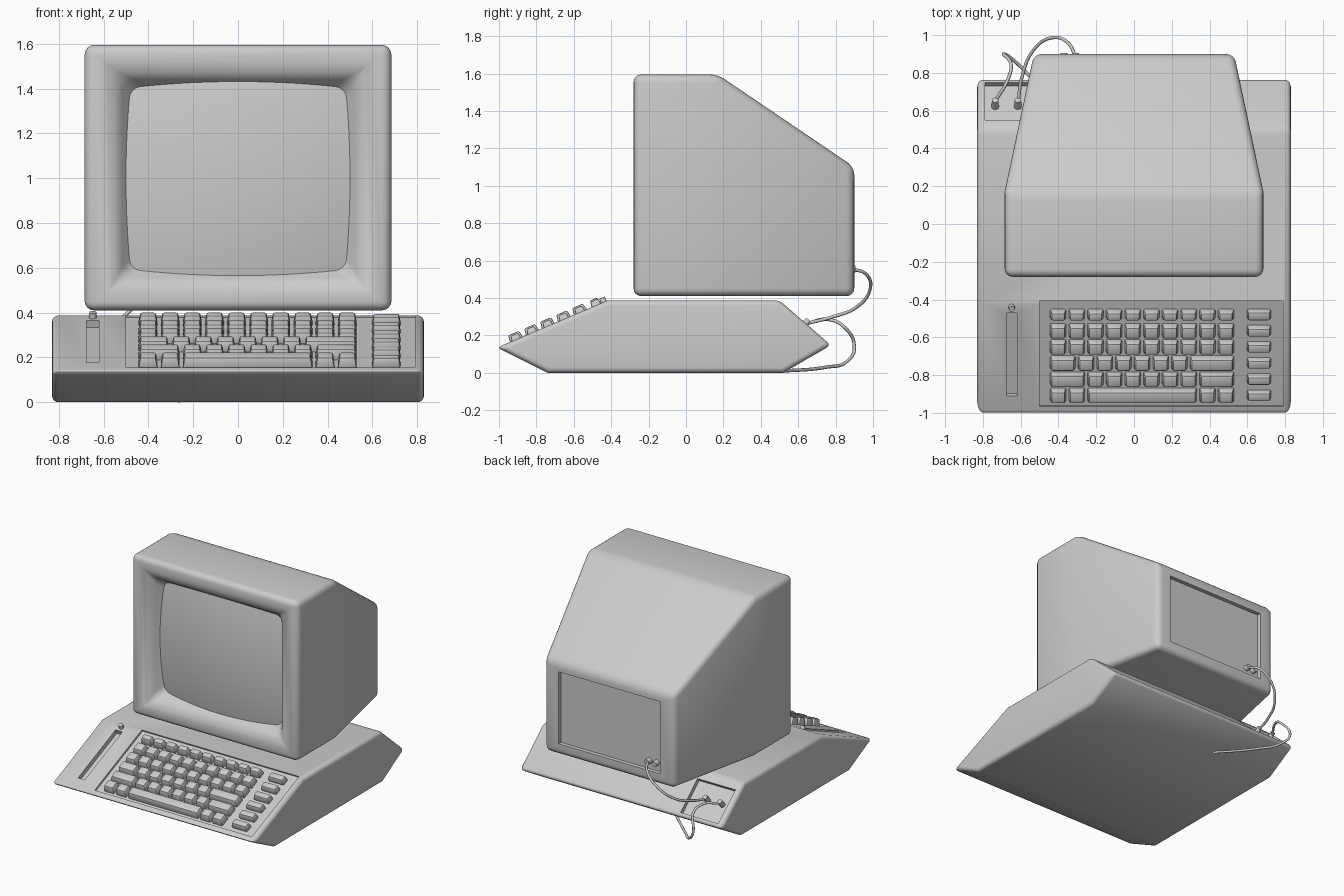
import bpy, bmesh, math
from mathutils import Matrix, Vector

if "Cube" in bpy.data.objects:
    bpy.data.objects.remove(bpy.data.objects["Cube"])

FRONT = math.atan2(0.252, 0.59)      # keyboard slope
BACK = -math.atan2(0.24, 0.275)      # rear slope


def finish(name, bm):
    bmesh.ops.recalc_face_normals(bm, faces=bm.faces)
    me = bpy.data.meshes.new(name)
    bm.to_mesh(me)
    bm.free()
    ob = bpy.data.objects.new(name, me)
    bpy.context.collection.objects.link(ob)
    return ob


def activate(ob):
    bpy.ops.object.select_all(action='DESELECT')
    ob.select_set(True)
    bpy.context.view_layer.objects.active = ob


def smooth(ob, angle=35):
    activate(ob)
    bpy.ops.object.shade_smooth_by_angle(angle=math.radians(angle))


def bevel(ob, width, segments):
    m = ob.modifiers.new("bevel", 'BEVEL')
    m.width, m.segments = width, segments
    m.limit_method, m.angle_limit = 'ANGLE', math.radians(30)
    activate(ob)
    bpy.ops.object.modifier_apply(modifier=m.name)


def cut(ob, mat, size):
    bm = bmesh.new()
    box(bm, mat, size)
    cutter = finish("cutter", bm)
    cutter.hide_render = True
    m = ob.modifiers.new("cut", 'BOOLEAN')
    m.operation, m.object, m.solver = 'DIFFERENCE', cutter, 'EXACT'
    activate(ob)
    bpy.ops.object.modifier_apply(modifier=m.name)
    bpy.data.objects.remove(cutter)


def box(bm, mat, size, taper=0.0):
    """Box standing on the local origin; the top shrinks by taper on each side."""
    verts = bmesh.ops.create_cube(bm, size=1)['verts']
    for v in verts:
        s = Vector(size)
        if v.co.z > 0:
            s.x -= 2 * taper
            s.y -= 2 * taper
        v.co = mat @ Vector((v.co.x * s.x, v.co.y * s.y, (v.co.z + 0.5) * s.z))


def on_front(x, y, h=0.0):
    z = 0.135 + (y + 1.01) * math.tan(FRONT)
    return Matrix.Translation((x, y, z)) @ Matrix.Rotation(FRONT, 4, 'X') @ Matrix.Translation((0, 0, h))


def on_back(x, y, h=0.0):
    z = 0.387 + (y - 0.5) * math.tan(BACK)
    return Matrix.Translation((x, y, z)) @ Matrix.Rotation(BACK, 4, 'X') @ Matrix.Translation((0, 0, h))


# Base wedge from a side profile
bm = bmesh.new()
profile = [(-1.01, 0.135), (-0.42, 0.387), (0.5, 0.387), (0.775, 0.147), (0.52, 0), (-0.74, 0)]
face = bm.faces.new([bm.verts.new((-0.83, y, z)) for y, z in profile])
ext = bmesh.ops.extrude_face_region(bm, geom=[face])['geom']
bmesh.ops.translate(bm, vec=(1.66, 0, 0), verts=[g for g in ext if isinstance(g, bmesh.types.BMVert)])
base = finish("base_housing", bm)
bevel(base, 0.028, 4)
# Keyboard well, side slot and rear port recess
cut(base, on_front(0.145, -0.688, -0.015), (1.29, 0.555 / math.cos(FRONT), 0.1))
cut(base, on_front(-0.648, -0.69, -0.035), (0.055, 0.44 / math.cos(FRONT), 0.1))
cut(base, on_back(-0.635, 0.65, -0.03), (0.31, 0.2 / math.cos(BACK), 0.1))
smooth(base)

# Keys: each row is a list of key widths adding up to ten units
rows = [[1] * 10, [1] * 10, [1] * 10, [1.5] + [1] * 6 + [2.5], [2] + [1] * 6 + [2], [1, 1, 6, 1, 1]]
bm = bmesh.new()
fn = bmesh.new()
for r, row in enumerate(rows):
    y = -0.48 - 0.0855 * r
    depth = 0.058 if r == 0 else 0.08
    x = -0.451
    for w in row:
        width = w * 0.0988
        box(bm, on_front(x + width / 2, y, -0.016), (width - 0.012, depth, 0.052), 0.009)
        x += width
    box(fn, on_front(0.662, y, -0.016), (0.128, 0.058, 0.045), 0.007)
for name, mesh in (("keyboard_keys", bm), ("function_keys", fn)):
    keys = finish(name, mesh)
    bevel(keys, 0.008, 2)
    smooth(keys)


def cylinders(name, mats, radius, depth):
    bm = bmesh.new()
    for m in mats:
        bmesh.ops.create_cone(bm, cap_ends=True, segments=16, radius1=radius,
                              radius2=radius * 0.85, depth=depth, matrix=m)
    smooth(finish(name, bm))


cylinders("power_knob", [on_front(-0.648, -0.44, 0.01)], 0.018, 0.03)

# Monitor housing: cross-section rings from the back to the inside of the front funnel
rings = [(0.53, 0.41, 1.10, 0.90), (0.685, 0.41, 1.595, 0.17), (0.685, 0.41, 1.595, -0.28),
         (0.60, 0.48, 1.525, -0.28), (0.54, 0.533, 1.463, -0.26), (0.44, 0.633, 1.363, -0.11)]
bm = bmesh.new()
loops = [[bm.verts.new(p) for p in ((-x, y, a), (x, y, a), (x, y, b), (-x, y, b))] for x, a, b, y in rings]
for p, q in zip(loops, loops[1:]):
    for i in range(4):
        j = (i + 1) % 4
        bm.faces.new((p[i], p[j], q[j], q[i]))
bm.faces.new(loops[0])
bm.faces.new(loops[-1])
monitor = finish("monitor_housing", bm)
bevel(monitor, 0.042, 4)
cut(monitor, Matrix.Translation((0, 0.97, 0.495)), (0.83, 0.2, 0.535))
smooth(monitor)

# Bulging screen glass, trimmed visually by the funnel walls
bm = bmesh.new()
bmesh.ops.create_grid(bm, x_segments=24, y_segments=24, size=1)
for v in bm.verts:
    x, z = v.co.x * 0.52, v.co.y * 0.455
    v.co = (x, -0.25 + 0.2 * (x * x + z * z), 1.0 + z)
bmesh.ops.reverse_faces(bm, faces=bm.faces)
me = bpy.data.meshes.new("screen")
bm.to_mesh(me)
bm.free()
screen = bpy.data.objects.new("screen", me)
bpy.context.collection.objects.link(screen)
if screen.data.polygons[0].normal.y > 0:
    screen.data.flip_normals()
smooth(screen)

# Sockets and plugs
turn = Matrix.Rotation(-math.pi / 2, 4, 'X')
cylinders("monitor_sockets", [Matrix.Translation((x, 0.885, 0.555)) @ turn for x in (-0.31, -0.37)], 0.022, 0.04)
cylinders("base_plugs", [on_back(x, 0.64, -0.005) for x in (-0.735, -0.615)], 0.02, 0.06)


# Cables
def cable(name, pts):
    cu = bpy.data.curves.new(name, 'CURVE')
    cu.dimensions = '3D'
    cu.bevel_depth, cu.bevel_resolution, cu.use_fill_caps = 0.009, 2, True
    sp = cu.splines.new('BEZIER')
    sp.bezier_points.add(len(pts) - 1)
    for b, p in zip(sp.bezier_points, pts):
        b.co = p
        b.handle_left_type = b.handle_right_type = 'AUTO'
    ob = bpy.data.objects.new(name, cu)
    bpy.context.collection.objects.link(ob)


cable("monitor_cable", [(-0.31, 0.89, 0.555), (-0.35, 0.96, 0.53), (-0.44, 0.985, 0.45), (-0.54, 0.91, 0.35),
                        (-0.595, 0.77, 0.295), (-0.613, 0.65, 0.265)])
cable("power_cable", [(-0.735, 0.65, 0.265), (-0.67, 0.76, 0.285), (-0.65, 0.84, 0.25), (-0.69, 0.9, 0.14),
                      (-0.63, 0.86, 0.06), (-0.52, 0.75, 0.03), (-0.26, 0.5, 0.008)])
